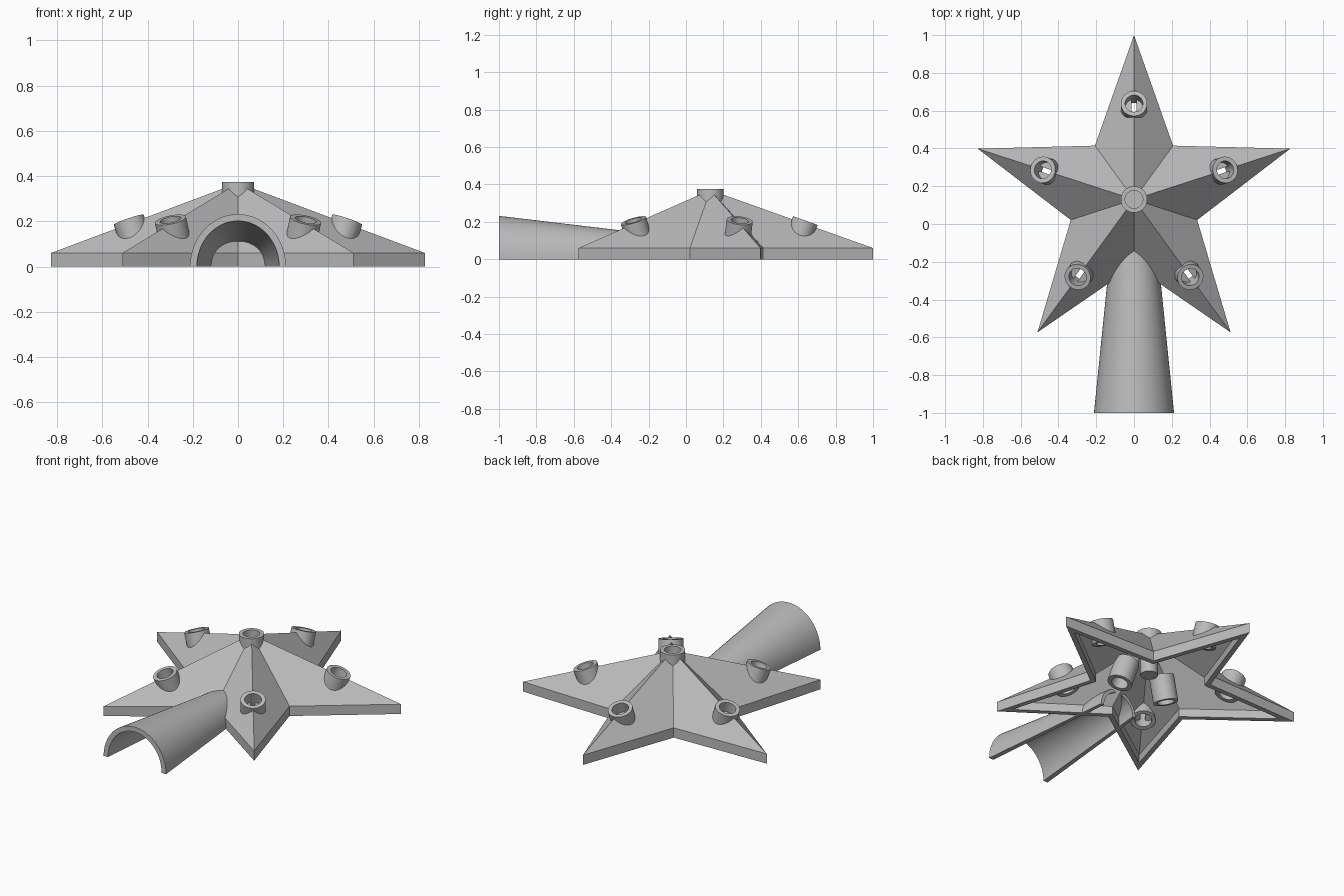
import bpy, bmesh, math
from mathutils import Vector

if "Cube" in bpy.data.objects:
    bpy.data.objects.remove(bpy.data.objects["Cube"], do_unlink=True)

CENTRE = Vector((0, 0.13, 0))
TIP, NOTCH = 0.87, 0.352      # star radii
EAVE, APEX = 0.06, 0.37       # wall top and peak heights
BORE, TUBE = 0.047, 0.07      # tube radii

grey = bpy.data.materials.new("plain grey")
grey.use_nodes = True
grey.diffuse_color = (0.5, 0.5, 0.5, 1)
grey.node_tree.nodes["Principled BSDF"].inputs["Base Color"].default_value = (0.5, 0.5, 0.5, 1)


def finish(name, bm, smooth=True):
    bmesh.ops.recalc_face_normals(bm, faces=bm.faces)
    mesh = bpy.data.meshes.new(name)
    bm.to_mesh(mesh)
    bm.free()
    mesh.materials.append(grey)
    ob = bpy.data.objects.new(name, mesh)
    bpy.context.collection.objects.link(ob)
    bpy.ops.object.select_all(action='DESELECT')
    ob.select_set(True)
    bpy.context.view_layer.objects.active = ob
    if smooth:
        bpy.ops.object.shade_smooth_by_angle(angle=math.radians(35))
    return ob


def strip(bm, a, b, closed=True):
    n = len(a)
    for i in range(n if closed else n - 1):
        j = (i + 1) % n
        bm.faces.new((a[i], a[j], b[j], b[i]))


def circle(bm, centre, axis, radius, n=40):
    u = axis.orthogonal().normalized()
    v = axis.cross(u)
    return [bm.verts.new(centre + radius * (math.cos(t) * u + math.sin(t) * v))
            for t in (2 * math.pi * i / n for i in range(n))]


def tube(name, top, axis, length):
    """Open pipe hanging down from its top centre."""
    bm = bmesh.new()
    low = top - axis * length
    rings = [circle(bm, p, axis, r) for p, r in
             ((top, TUBE), (low, TUBE), (low, BORE), (top, BORE))]
    for i in range(4):
        strip(bm, rings[i], rings[(i + 1) % 4])
    return finish(name, bm)


def rod(name, top, axis, length, radius):
    """Solid cylinder hanging down from its top centre."""
    bm = bmesh.new()
    a = circle(bm, top, axis, radius)
    b = circle(bm, top - axis * length, axis, radius)
    strip(bm, a, b)
    bm.faces.new(a)
    bm.faces.new(b)
    return finish(name, bm)


def bore(target, top, axis, depth):
    """Sink a round hole into the target from above the tube mouth."""
    cutter = rod("bore_cutter", top + axis * 0.1, axis, depth + 0.1, BORE + 0.005)
    cutter.hide_render = True
    mod = target.modifiers.new("cut", 'BOOLEAN')
    mod.operation, mod.solver, mod.object = 'DIFFERENCE', 'EXACT', cutter
    bpy.context.view_layer.objects.active = target
    bpy.ops.object.modifier_apply(modifier=mod.name)
    bpy.data.objects.remove(cutter, do_unlink=True)


# Hollow star: outer shell, inner shell and a flat rim joining them
def star_ring(bm, scale, z):
    ring = []
    for i in range(10):
        t = math.radians(90 + 36 * i)
        r = (NOTCH if i % 2 else TIP) * scale
        ring.append(bm.verts.new(CENTRE + Vector((r * math.cos(t), r * math.sin(t), z))))
    return ring


bm = bmesh.new()
rims = []
for scale, eave in ((1, EAVE), (0.9, 0.05)):
    rim, edge = star_ring(bm, scale, 0), star_ring(bm, scale, eave)
    peak = bm.verts.new(CENTRE + Vector((0, 0, eave + (APEX - EAVE) * scale)))
    strip(bm, rim, edge)
    for i in range(10):
        bm.faces.new((edge[i], edge[(i + 1) % 10], peak))
    rims.append(rim)
strip(bm, *rims)
star = finish("star_shell", bm, False)

# Arm tubes stand square to the ridges, their bores just breaking the roof
UP = Vector((0, 0, 1))
slope = math.atan2(APEX - EAVE, TIP)
names = ("back", "left_back", "left_front", "right_front", "right_back")
for i, name in enumerate(names):
    t = math.radians(90 - 72 * i)
    out = Vector((math.cos(t), math.sin(t), 0))
    axis = (out * math.sin(slope) + UP * math.cos(slope)).normalized()
    top = CENTRE + out * 0.508 + UP * 0.207
    tube(name + "_arm_tube", top, axis, 0.125)
    bore(star, top, axis, 0.068)

# Centre tube on the peak, closed by a solid peg hanging inside
top = CENTRE + UP * 0.375
tube("centre_tube", top, UP, 0.1)
bore(star, top, UP, 0.055)
rod("centre_peg", top - UP * 0.055, UP, 0.21, BORE + 0.002)

# Two sockets under the roof, leaning in toward the middle
for name, angle in (("left_socket", -18), ("right_socket", 198)):
    t = math.radians(angle)
    out = Vector((math.cos(t), math.sin(t), 0))
    axis = UP * math.cos(0.3) - out * math.sin(0.3)
    low = CENTRE + out * 0.176 + UP * 0.022
    tube(name, low + axis * 0.15, axis, 0.15)


# Tapered half-round sleeve running up against the star
def arch(bm, y, width, height, n=32):
    return [bm.verts.new((width * math.cos(math.pi * i / n), y,
                          height * math.sin(math.pi * i / n))) for i in range(n + 1)]


bm = bmesh.new()
loops = []
for y, w, h, wall in ((-1, 0.212, 0.232, 0.03), (-0.135, 0.124, 0.129, 0.02)):
    loops.append((arch(bm, y, w, h), arch(bm, y, w - wall, h - wall)))
(fo, fi), (eo, ei) = loops
for a, b in ((fo, eo), (fi, ei), (fo, fi), (eo, ei)):
    strip(bm, a, b, False)
for k in (0, -1):
    bm.faces.new((fo[k], eo[k], ei[k], fi[k]))
finish("sleeve", bm)
